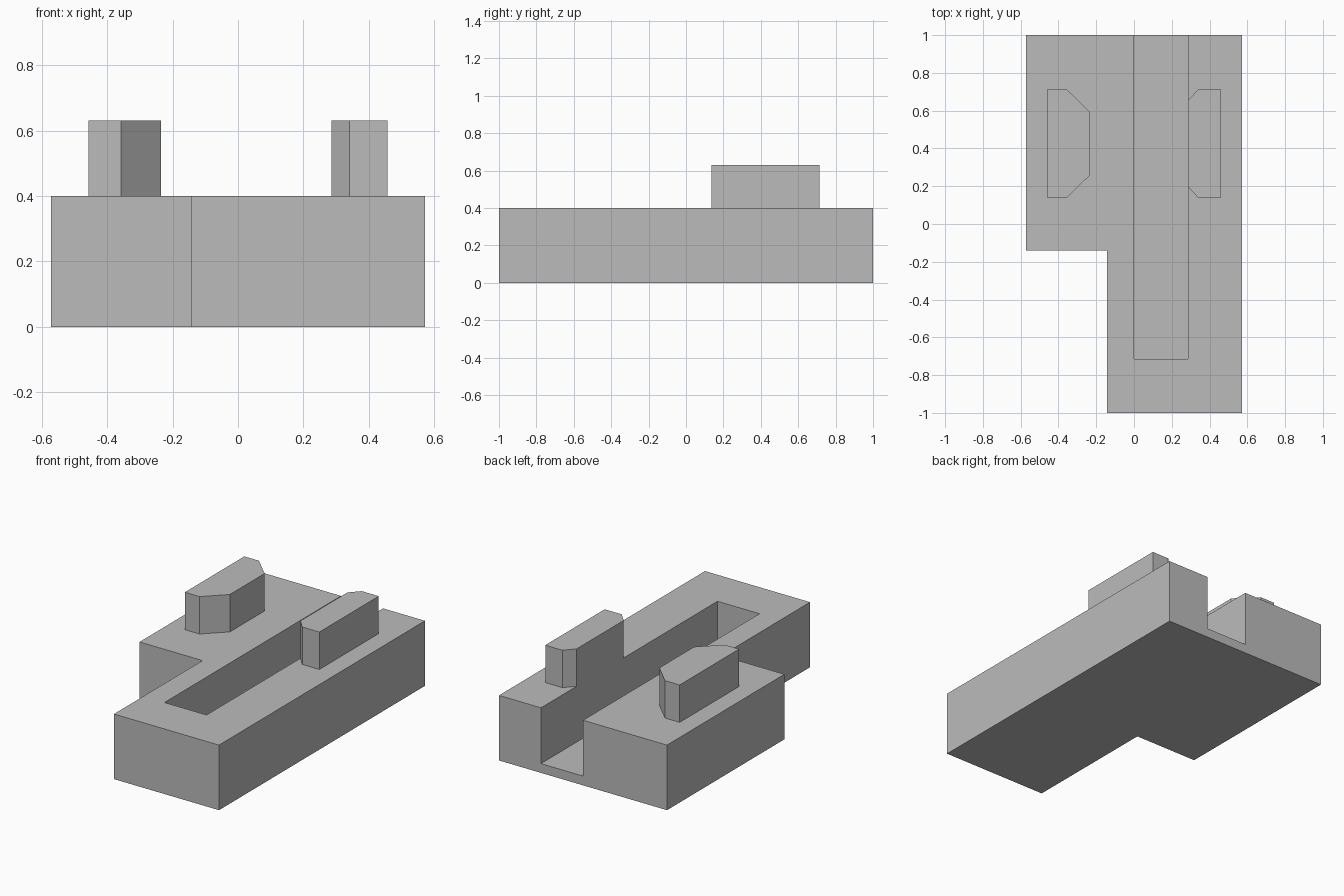
import bpy
import bmesh

default = bpy.data.objects.get("Cube")
if default:
    bpy.data.objects.remove(default, do_unlink=True)

GREY = (0.5, 0.5, 0.5, 1.0)
grey = bpy.data.materials.new("plain grey")
grey.use_nodes = True
grey.diffuse_color = GREY
grey.node_tree.nodes["Principled BSDF"].inputs["Base Color"].default_value = GREY


def prism(name, outline, bottom, top):
    """Extrude a flat outline straight up into a solid."""
    bm = bmesh.new()
    base = bm.faces.new([bm.verts.new((x, y, bottom)) for x, y in outline])
    walls = bmesh.ops.extrude_face_region(bm, geom=[base], use_keep_orig=True)
    raised = [v for v in walls["geom"] if isinstance(v, bmesh.types.BMVert)]
    bmesh.ops.translate(bm, verts=raised, vec=(0, 0, top - bottom))
    bmesh.ops.recalc_face_normals(bm, faces=bm.faces)
    mesh = bpy.data.meshes.new(name)
    bm.to_mesh(mesh)
    bm.free()
    mesh.materials.append(grey)
    obj = bpy.data.objects.new(name, mesh)
    bpy.context.collection.objects.link(obj)
    return obj


def chamfered_block(name, outer, shoulder, inner, chamfer):
    """Upright block whose inward side has both corners cut off."""
    back, front = 0.714, 0.137
    outline = [(outer, back), (shoulder, back), (inner, back - chamfer),
               (inner, front + chamfer), (shoulder, front), (outer, front)]
    return prism(name, outline, HEIGHT, 0.63)


HALF_W, HEIGHT = 0.571, 0.4
STEP_X, STEP_Y = -0.143, -0.14
SLOT_LEFT, SLOT_FLOOR = 0.286, 0.057

# L-shaped body
body = prism("body", [(-HALF_W, 1), (-HALF_W, STEP_Y), (STEP_X, STEP_Y),
                      (STEP_X, -1), (HALF_W, -1), (HALF_W, 1)], 0, HEIGHT)

# Long slot, open at the back
cutter = prism("slot_cutter", [(0, -0.714), (SLOT_LEFT, -0.714),
                               (SLOT_LEFT, 1.2), (0, 1.2)], SLOT_FLOOR, 0.6)
cutter.hide_render = True
cut = body.modifiers.new("slot", "BOOLEAN")
cut.operation = "DIFFERENCE"
cut.solver = "EXACT"
cut.object = cutter
bpy.context.view_layer.objects.active = body
bpy.ops.object.modifier_apply(modifier=cut.name)
bpy.data.objects.remove(cutter, do_unlink=True)

# Raised blocks on both sides
chamfered_block("right_block", -0.457, -0.357, -0.235, 0.12)
chamfered_block("left_block", 0.457, 0.341, SLOT_LEFT, 0.06)
